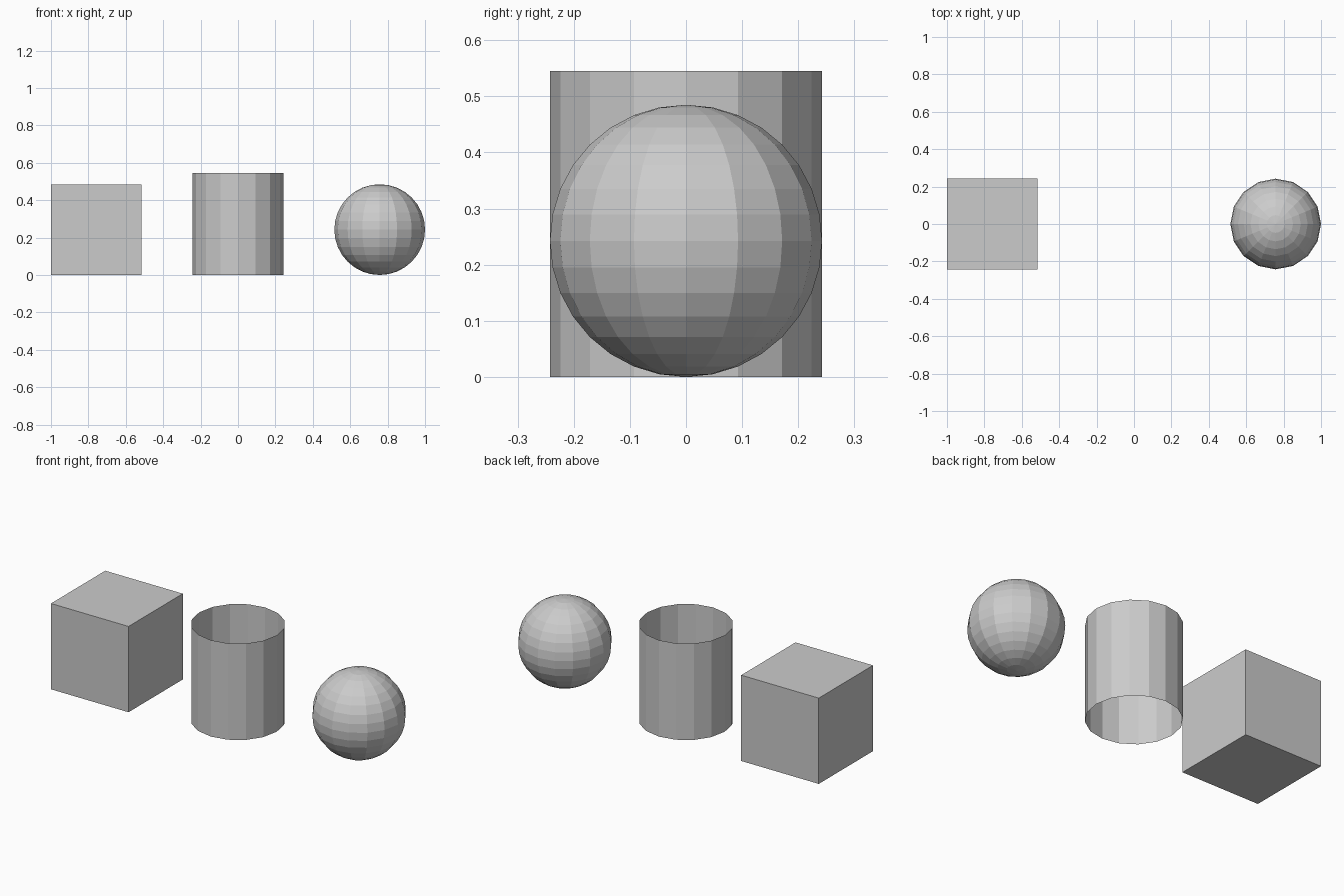
import bpy

if "Cube" in bpy.data.objects:
    bpy.data.objects.remove(bpy.data.objects["Cube"])

R = 0.2425        # shared half-width
X = 1 - R         # offset of the outer shapes
TUBE_H = 0.545


def name_active(name):
    bpy.context.object.name = name


# Closed cube on the left
bpy.ops.mesh.primitive_cube_add(size=2 * R, location=(-X, 0, R))
name_active("cube")

# Open-ended 16-sided tube in the middle
bpy.ops.mesh.primitive_cylinder_add(vertices=16, radius=R, depth=TUBE_H,
                                    end_fill_type='NOTHING',
                                    location=(0, 0, TUBE_H / 2))
name_active("open_tube")

# Flat-shaded sphere on the right
bpy.ops.mesh.primitive_uv_sphere_add(segments=16, ring_count=16, radius=R,
                                     location=(X, 0, R))
name_active("sphere")
